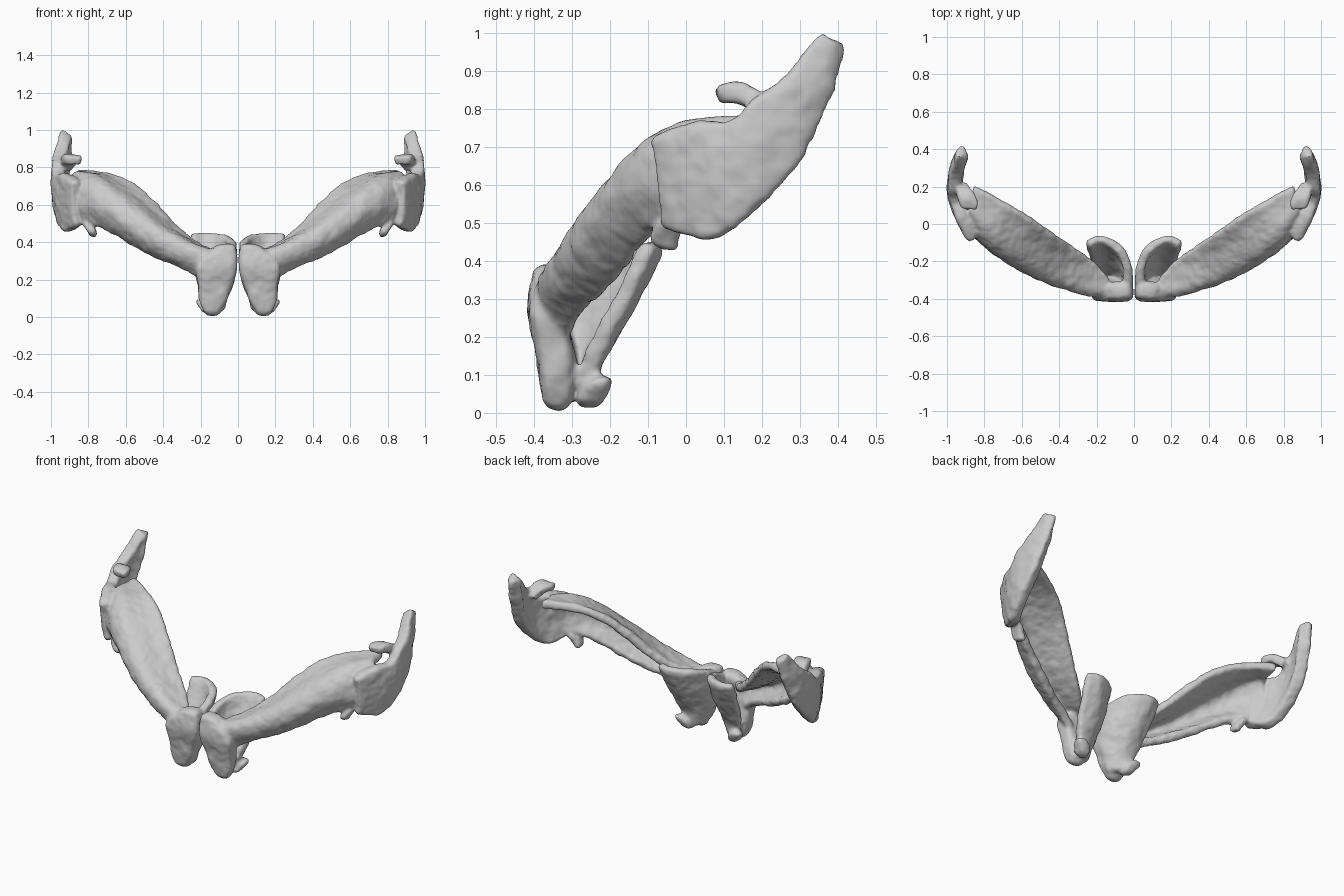
import bpy, bmesh
from mathutils import Vector

if "Cube" in bpy.data.objects:
    bpy.data.objects.remove(bpy.data.objects["Cube"])

parts = []


def loft(name, rows, thick=None):
    """Skin rows into a thickened sheet, or a capped tube when thick is None."""
    bm = bmesh.new()
    vs = [[bm.verts.new(p) for p in r] for r in rows]
    n = len(rows[0])
    for a, b in zip(vs, vs[1:]):
        for i in range(n - 1 if thick else n):
            j = (i + 1) % n
            bm.faces.new((a[i], a[j], b[j], b[i]))
    if not thick:
        bm.faces.new(vs[0])
        bm.faces.new(vs[-1])
    bmesh.ops.recalc_face_normals(bm, faces=bm.faces)
    me = bpy.data.meshes.new(name)
    bm.to_mesh(me)
    bm.free()
    ob = bpy.data.objects.new(name, me)
    bpy.context.collection.objects.link(ob)
    m = ob.modifiers.new("round", 'SUBSURF')
    m.levels = m.render_levels = 2
    m.boundary_smooth = 'PRESERVE_CORNERS'
    if thick:
        m = ob.modifiers.new("thick", 'SOLIDIFY')
        m.thickness, m.offset = thick, 0
        m = ob.modifiers.new("soften", 'SUBSURF')
        m.levels = m.render_levels = 1
    parts.append(ob)


def box_ring(x0, x1, y0, y1, z):
    """Eight-point rounded rectangle at height z."""
    xm, ym = (x0 + x1) / 2, (y0 + y1) / 2
    return [(x0, y0, z), (xm, y0, z), (x1, y0, z), (x1, ym, z),
            (x1, y1, z), (xm, y1, z), (x0, y1, z), (x0, ym, z)]


# Side arm: bottom edge, outer bulge, ridge, shelf, inner edge
loft("side_arm", [
    [(.19, -.31, .20), (.17, -.375, .27), (.12, -.38, .345), (.13, -.33, .325), (.14, -.28, .34)],
    [(.29, -.27, .28), (.29, -.36, .31), (.25, -.37, .38), (.24, -.28, .355), (.23, -.18, .38)],
    [(.44, -.20, .325), (.45, -.32, .37), (.41, -.32, .46), (.40, -.20, .455), (.37, -.09, .515)],
    [(.60, -.13, .42), (.62, -.25, .48), (.57, -.23, .595), (.54, -.11, .60), (.51, .01, .69)],
    [(.71, -.08, .48), (.75, -.17, .58), (.69, -.14, .70), (.67, -.01, .695), (.64, .09, .75)],
    [(.80, -.05, .51), (.85, -.09, .64), (.79, -.05, .77), (.76, .06, .745), (.75, .15, .765)],
    [(.88, .02, .50), (.91, .05, .63), (.88, .07, .765), (.87, .13, .755), (.86, .21, .76)],
], .05)

# Upright outer blade: (bottom y, z, top y, z, outer x)
blade = []
for by, bz, ty, tz, x in [
        (-.05, .50, -.08, .72, .86), (.00, .465, -.03, .76, .895),
        (.085, .445, .06, .77, .94), (.16, .515, .14, .765, .965),
        (.235, .585, .175, .835, .97), (.305, .675, .25, .87, .96),
        (.355, .79, .29, .92, .945), (.385, .89, .335, .975, .93),
        (.393, .975, .365, .99, .92)]:
    lo, hi = Vector((x - .025, by, bz)), Vector((x - .01, ty, tz))
    row = [lo.lerp(hi, t) for t in (0, .33, .67, 1)]
    for p in row[1:3]:
        p.x += .015
    blade.append(row)
loft("outer_blade", blade, .07)

# Small spur on the blade's upper edge
loft("blade_spur", [
    [(.84, .08, .83), (.88, .08, .835), (.93, .09, .835)],
    [(.83, .13, .85), (.89, .13, .85), (.94, .13, .85)],
    [(.87, .18, .825), (.91, .18, .83), (.95, .18, .83)],
    [(.89, .21, .79), (.92, .21, .79), (.95, .21, .79)]], .05)

# Hook under the blade's front corner
loft("blade_hook", [
    box_ring(.75, .80, -.06, -.02, .425),
    box_ring(.75, .80, -.11, -.02, .45),
    box_ring(.80, .85, -.06, .01, .53)])

# Front column beside the midline
loft("front_column", [
    box_ring(.10, .18, -.37, -.31, .0),
    box_ring(.06, .21, -.385, -.29, .08),
    box_ring(.03, .21, -.395, -.29, .17),
    box_ring(.005, .24, -.42, -.32, .26),
    box_ring(.005, .20, -.415, -.31, .32),
    box_ring(.005, .10, -.40, -.31, .40)])

# Rear flange rising backwards from the foot of the column
loft("rear_flange", [
    [(.10, -.33, .03), (.11, -.29, .03), (.14, -.26, .03), (.18, -.25, .04)],
    [(.06, -.34, .14), (.07, -.30, .13), (.13, -.25, .12), (.20, -.26, .13)],
    [(.03, -.34, .24), (.04, -.26, .23), (.12, -.18, .22), (.23, -.21, .23)],
    [(.03, -.34, .32), (.03, -.21, .34), (.14, -.10, .33), (.25, -.15, .34)],
    [(.03, -.33, .38), (.03, -.14, .45), (.19, -.05, .45), (.25, -.11, .45)]], .05)

# Little knob at the back of the foot
loft("foot_knob", [
    box_ring(.12, .18, -.29, -.22, .01),
    box_ring(.13, .22, -.28, -.21, .06),
    box_ring(.17, .23, -.25, -.18, .10)])

# Fuse the parts of one side into a single bone
bpy.context.view_layer.update()
deps = bpy.context.evaluated_depsgraph_get()
bm = bmesh.new()
for ob in parts:
    bm.from_mesh(ob.evaluated_get(deps).to_mesh())
me = bpy.data.meshes.new("girdle_bones")
bm.to_mesh(me)
bm.free()
for ob in parts:
    bpy.data.objects.remove(ob)
bone = bpy.data.objects.new("girdle_bones", me)
bpy.context.collection.objects.link(bone)

m = bone.modifiers.new("fuse", 'REMESH')
m.mode, m.voxel_size, m.use_smooth_shade = 'VOXEL', .01, True
m = bone.modifiers.new("blend", 'SMOOTH')
m.factor, m.iterations = .5, 4
# Slightly uneven bone surface
rough = bpy.data.textures.new("bone_roughness", 'CLOUDS')
rough.noise_scale = .07
m = bone.modifiers.new("rough", 'DISPLACE')
m.texture, m.strength = rough, .015
m = bone.modifiers.new("mirror", 'MIRROR')
m.use_axis[0] = True
m.use_mirror_merge = False
